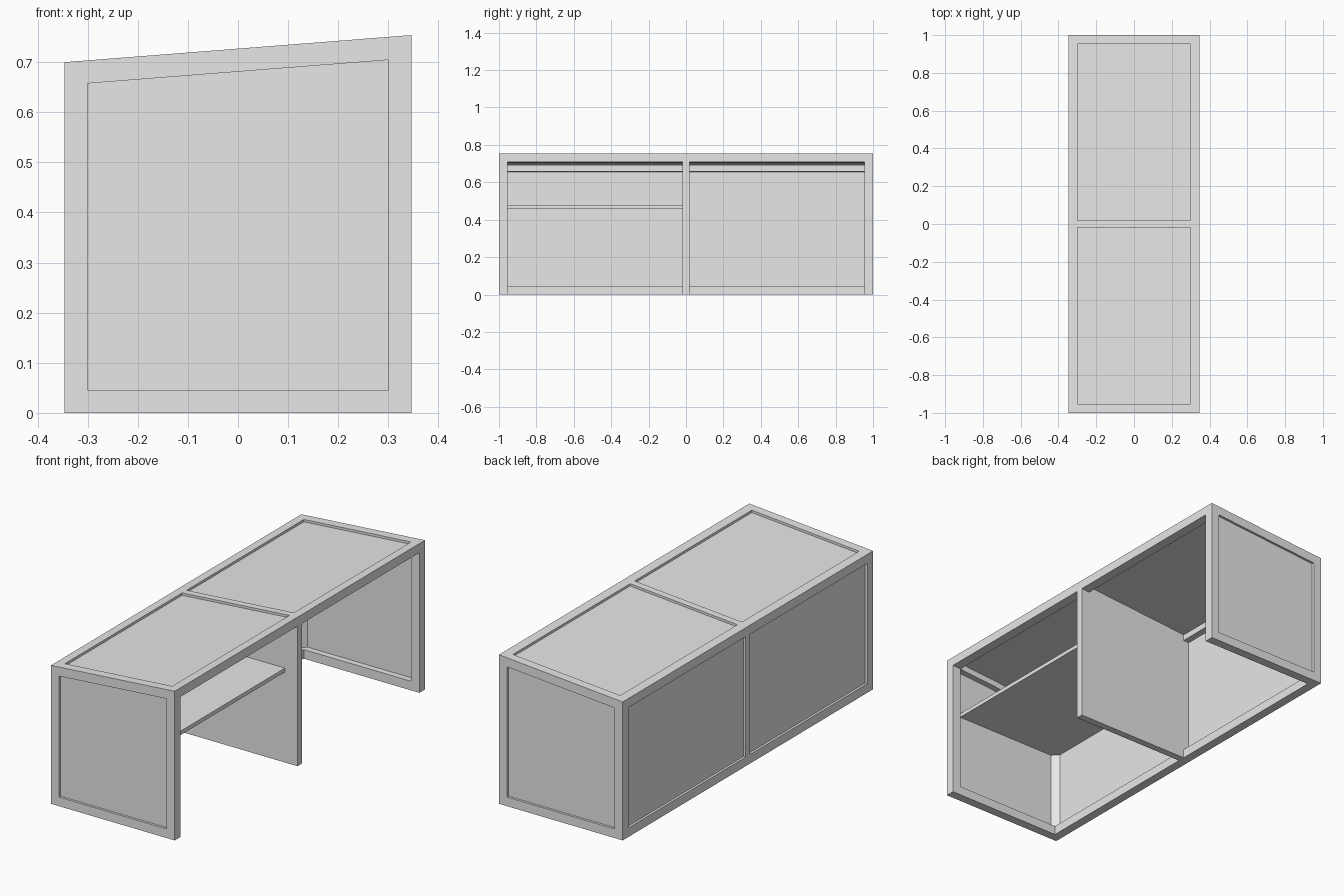
import bpy
import bmesh

cube = bpy.data.objects.get("Cube")
if cube:
    bpy.data.objects.remove(cube, do_unlink=True)

grey = bpy.data.materials.new("plain_grey")
grey.use_nodes = True
grey.diffuse_color = (0.8, 0.8, 0.8, 1)
grey.node_tree.nodes["Principled BSDF"].inputs["Base Color"].default_value = (0.8, 0.8, 0.8, 1)

X, Y = 0.346, 1.0        # half depth and half length
F = 0.046                # frame bar size
XI, YI = X - F, Y - F    # inner edges of the frame
RECESS, SKIN = 0.012, 0.003
HALF_DIV = 0.018


def roof(drop=0.0):
    """Height of the sloping top at a given x, lowered by drop."""
    return lambda x: 0.70 + 0.054 * (x + X) / (2 * X) - drop


def level(z):
    return lambda x: z


def prism(name, plan, low, high):
    """Extrude a plan outline between two height rules."""
    bm = bmesh.new()
    bottom = [bm.verts.new((x, y, low(x))) for x, y in plan]
    top = [bm.verts.new((x, y, high(x))) for x, y in plan]
    bm.faces.new(bottom)
    bm.faces.new(top)
    n = len(plan)
    for i in range(n):
        j = (i + 1) % n
        bm.faces.new((bottom[i], bottom[j], top[j], top[i]))
    bmesh.ops.recalc_face_normals(bm, faces=bm.faces)
    mesh = bpy.data.meshes.new(name)
    bm.to_mesh(mesh)
    bm.free()
    mesh.materials.append(grey)
    obj = bpy.data.objects.new(name, mesh)
    bpy.context.collection.objects.link(obj)


def bar(name, x0, x1, y0, y1, low, high):
    prism(name, [(x0, y0), (x1, y0), (x1, y1), (x0, y1)], low, high)


foot, sill, lintel = level(0), level(F), roof(F)

# Both ends, mirrored across the middle
for s, side in ((-1, "front"), (1, "back")):
    bar(side + "_end_bottom_rail", -X, X, s * YI, s * Y, foot, sill)
    bar(side + "_end_top_rail", -X, X, s * YI, s * Y, lintel, roof())
    bar(side + "_open_side_post", XI, X, s * YI, s * Y, sill, lintel)
    # Closed corner post with a bevelled inner side
    d = RECESS + SKIN
    prism(side + "_corner_post",
          [(-X, s * Y), (-XI, s * Y), (-XI, s * (Y - d)),
           (-X + d, s * YI), (-X, s * YI)], sill, lintel)
    bar(side + "_end_panel", -XI, XI, s * (Y - d), s * (Y - RECESS), sill, lintel)

    # Rails and panels of the bay beside this end
    a, b = s * HALF_DIV, s * YI
    bar(side + "_bay_bottom_rail", -X, -XI, a, b, foot, sill)
    bar(side + "_bay_closed_top_rail", -X, -XI, a, b, lintel, roof())
    bar(side + "_bay_open_top_rail", XI, X, a, b, lintel, roof())
    bar(side + "_bay_rear_panel", -X + RECESS, -X + d, a, b, sill, lintel)
    bar(side + "_bay_top_panel", -XI, XI, a, b, roof(d), roof(RECESS))

# Middle divider, full height
bar("divider", -X, X, -HALF_DIV, HALF_DIV, foot, roof())

# Shelf in the front bay, notched around the corner post
e = Y - RECESS - SKIN
prism("shelf", [(0.275, -HALF_DIV), (0.275, -e), (-XI, -e),
                (-X + RECESS + SKIN, -YI), (-X + RECESS + SKIN, -HALF_DIV)],
      level(0.457), level(0.477))
